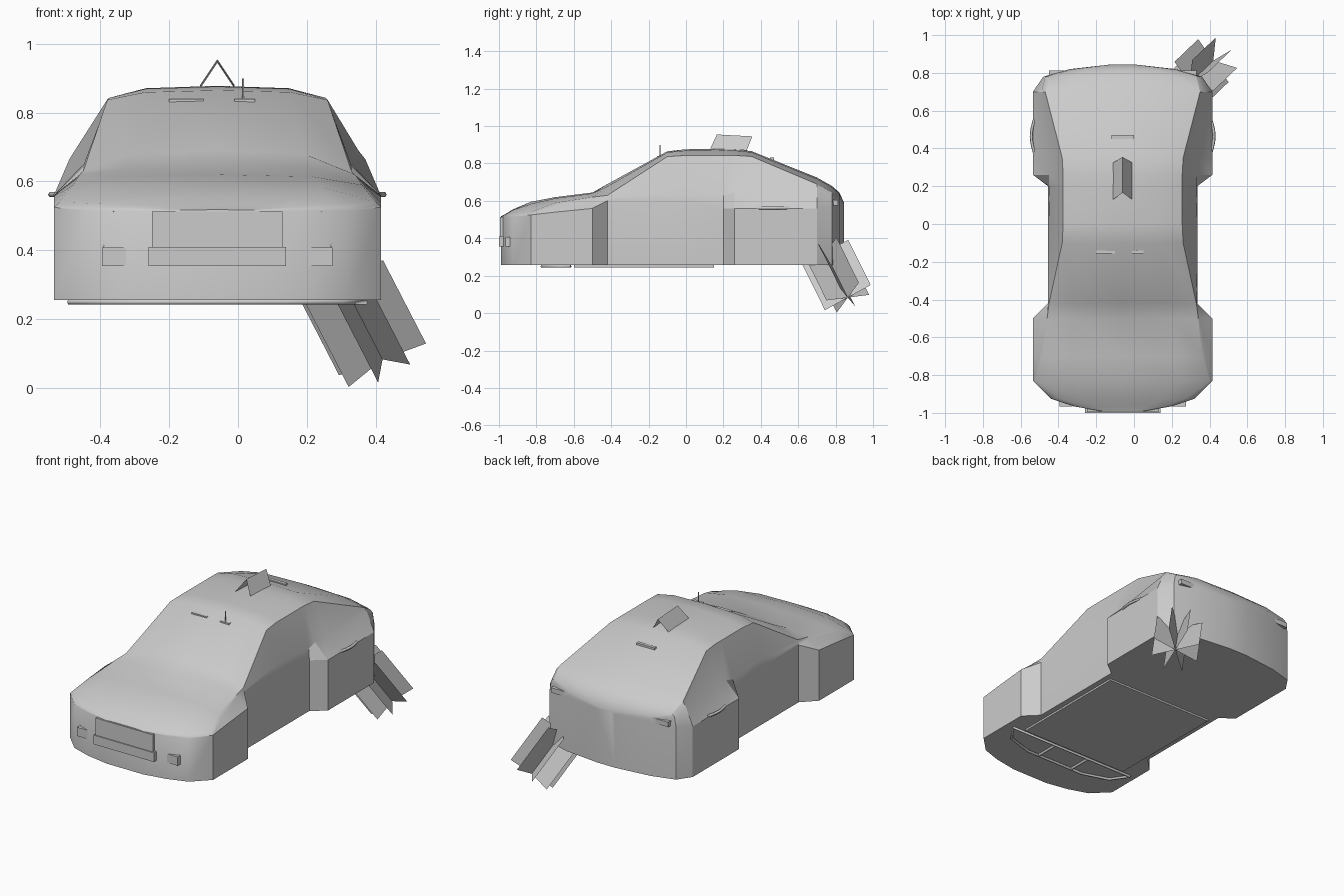
import bpy, bmesh, math
from mathutils import Vector

if "Cube" in bpy.data.objects:
    bpy.data.objects.remove(bpy.data.objects["Cube"])

CX = -0.06   # centre line of the car
FLOOR = 0.256

grey = bpy.data.materials.new("plain_grey")
grey.use_nodes = True
grey.diffuse_color = (0.6, 0.6, 0.6, 1)
grey.node_tree.nodes["Principled BSDF"].inputs["Base Color"].default_value = (0.6, 0.6, 0.6, 1)


def finish(name, bm, smooth=False):
    mesh = bpy.data.meshes.new(name)
    bm.to_mesh(mesh)
    bm.free()
    mesh.materials.append(grey)
    obj = bpy.data.objects.new(name, mesh)
    bpy.context.collection.objects.link(obj)
    if smooth:
        bpy.ops.object.select_all(action='DESELECT')
        obj.select_set(True)
        bpy.context.view_layer.objects.active = obj
        bpy.ops.object.shade_smooth_by_angle(angle=math.radians(28))
    return obj


def box(name, low, high):
    bm = bmesh.new()
    bmesh.ops.create_cube(bm, size=1)
    for v in bm.verts:
        v.co = [(a + b) / 2 + c * (b - a) for a, b, c in zip(low, high, v.co)]
    return finish(name, bm)


def sheet(name, quads):
    bm = bmesh.new()
    for quad in quads:
        bm.faces.new([bm.verts.new(p) for p in quad])
    return finish(name, bm)


def tube(name, points, radius):
    curve = bpy.data.curves.new(name, 'CURVE')
    curve.dimensions = '3D'
    curve.bevel_depth = radius
    curve.bevel_resolution = 1
    curve.use_fill_caps = True
    spline = curve.splines.new('POLY')
    spline.points.add(len(points) - 1)
    for p, co in zip(spline.points, points):
        p.co = (*co, 1)
    curve.materials.append(grey)
    obj = bpy.data.objects.new(name, curve)
    bpy.context.collection.objects.link(obj)
    return obj


# Body shell: y, wall width, wall top, fender width and height,
# upper edge width and height, centre height
stations = [
    (-.99, .12, .515, .115, .516, .10, .517, .518),
    (-.965, .26, .515, .25, .52, .22, .525, .53),
    (-.925, .38, .515, .365, .525, .33, .535, .555),
    (-.83, .475, .525, .47, .53, .46, .54, .595),
    (-.70, .475, .54, .44, .575, .42, .59, .62),
    (-.50, .475, .56, .405, .615, .40, .62, .645),
    (-.42, .395, .60, .394, .615, .39, .63, .69),
    (-.10, .395, .60, .385, .64, .32, .837, .865),
    (0, .395, .60, .385, .64, .315, .843, .876),
    (.20, .395, .56, .39, .63, .315, .843, .878),
    (.26, .475, .56, .39, .645, .315, .843, .876),
    (.35, .475, .56, .39, .65, .32, .838, .866),
    (.70, .475, .56, .43, .665, .41, .69, .725),
    (.78, .42, .57, .41, .63, .39, .645, .68),
    (.82, .28, .58, .27, .60, .26, .615, .645),
    (.845, .06, .575, .055, .58, .05, .585, .59),
]
bm = bmesh.new()
rings = []
for y, wb, zb, wm, zm, we, ze, zc in stations:
    crown = ze + (zc - ze) * 0.8
    half = [(wb, FLOOR), (wb, zb), (wm, zm), (we, ze), (we * .66, crown)]
    loop = half + [(0, zc)] + [(-x, z) for x, z in reversed(half)]
    rings.append([bm.verts.new((CX + x, y, z)) for x, z in loop])
for a, b in zip(rings, rings[1:]):
    for i in range(len(a)):
        j = (i + 1) % len(a)
        bm.faces.new((a[i], a[j], b[j], b[i]))
bm.faces.new(rings[0])
bm.faces.new(rings[-1])
bmesh.ops.recalc_face_normals(bm, faces=bm.faces)
finish("body", bm, smooth=True)

# Underside: floor plate and front subframe
box("floor_plate", (CX - .36, -.60, .245), (CX + .36, .15, FLOOR))
z = .25
tube("front_subframe", [(CX - .43, -.62, z), (CX - .36, -.72, z), (CX - .2, -.77, z),
                        (CX + .2, -.77, z), (CX + .36, -.72, z), (CX + .43, -.62, z),
                        (CX - .43, -.62, z)], .008)
for side in (-1, 1):
    tube("subframe_brace", [(CX + side * .12, -.62, z), (CX + side * .12, -.77, z)], .008)

# Nose: grille plate, lower bar and lamps
box("grille_plate", (CX - .19, -.994, .40), (CX + .19, -.96, .513))
box("lower_bar", (CX - .20, -1.0, .355), (CX + .20, -.94, .41))
for side in (-1, 1):
    x = CX + side * .30
    box("front_lamp", (x - .035, -.965, .355), (x + .035, -.90, .408))
    tube("lamp_trim", [(x + side * .03, -.94, .41), (x + side * .05, -.922, .51),
                       (x, -.95, .513)], .003)
    # Curved lips over the rear arches
    arc = [(CX + side * (.468 + .016 * math.sin(t * math.pi / 6)),
            .38 + .17 * t / 6, .562) for t in range(7)]
    tube("arch_lip", arc, .008)
    # Rear lamps
    x = CX + side * .34
    box("rear_lamp", (x - .05, .77, .575), (x + .05, .812, .605))

# Roof: aerial, wipers and rear slot
tube("aerial", [(.015, -.14, .82), (.015, -.14, .90)], .003)
box("wiper", (-.20, -.155, .83), (-.10, -.14, .84))
box("wiper", (-.01, -.155, .83), (.05, -.14, .84))
box("rear_slot", (CX - .06, .45, .82), (CX + .06, .47, .832))

# Folded sheet on the roof
front_top, back_top = (CX, .165, .955), (CX, .355, .945)
sheet("roof_fold", [[front_top, back_top, (CX + s * .05, .325, .87), (CX + s * .05, .13, .88)]
                    for s in (-1, 1)])

# Fan of blades behind the rear corner
start, end = Vector((.295, .745, .325)), Vector((.42, .865, .083))
axis = (end - start).normalized()
u = axis.orthogonal().normalized()
w = axis.cross(u)
blades = []
for i in range(8):
    a = i * math.tau / 8 + .2
    out = (u * math.cos(a) + w * math.sin(a)) * .14
    blades.append([start, end, end + out, start + out])
sheet("rear_fan", blades)
